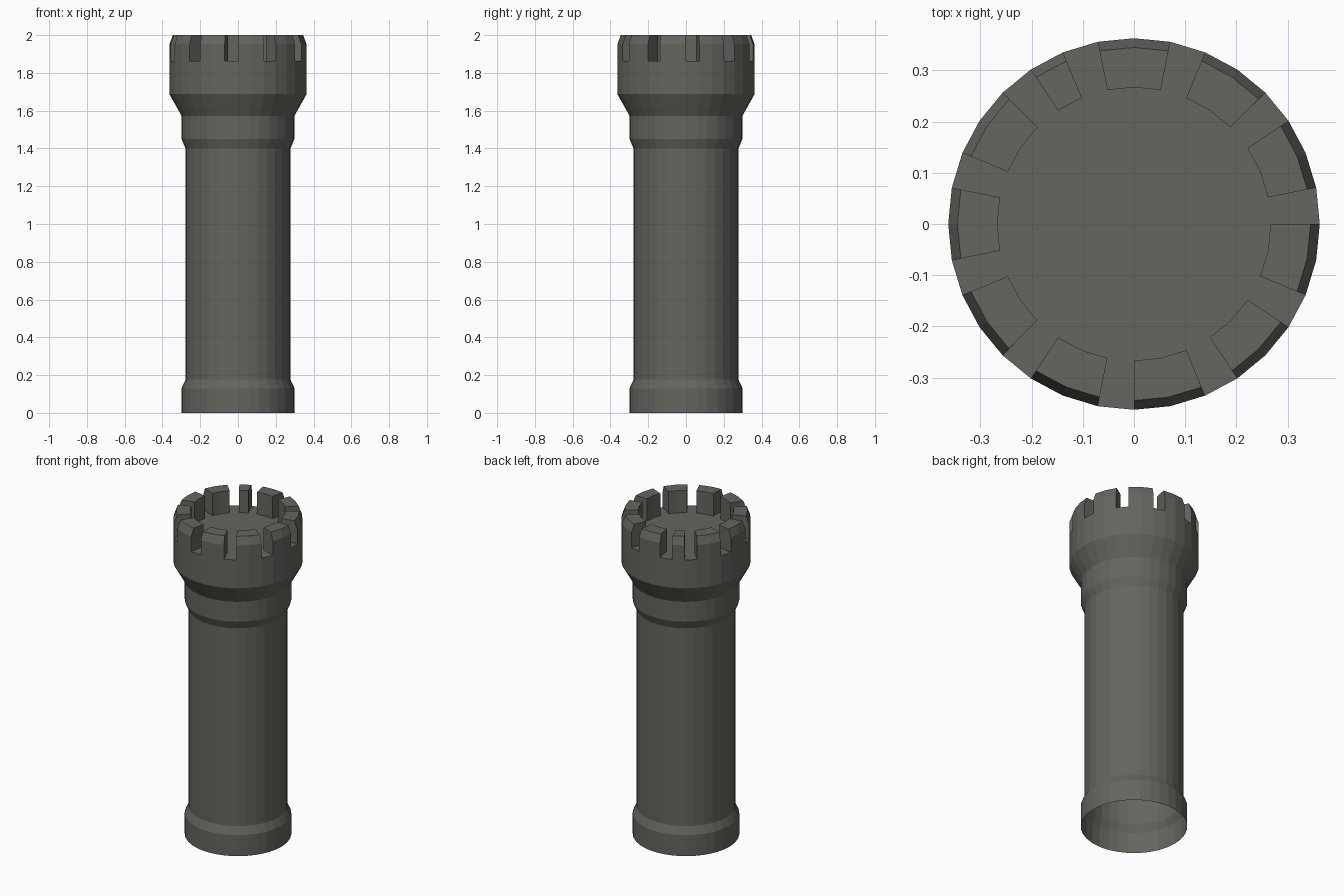
import bpy, bmesh, math

if "Cube" in bpy.data.objects:
    bpy.data.objects.remove(bpy.data.objects["Cube"])

SEG = 32
STEP = 2 * math.pi / SEG
FLOOR_Z, TOP_Z, BEVEL_Z = 1.862, 2.0, 1.952
R_OUT, R_TOP, R_IN = 0.363, 0.345, 0.267

stone = bpy.data.materials.new("dark_grey_stone")
stone.diffuse_color = (0.13, 0.13, 0.115, 1.0)
stone.use_nodes = True
stone.node_tree.nodes["Principled BSDF"].inputs["Base Color"].default_value = stone.diffuse_color


def polar(r, i, z):
    return (r * math.cos(i * STEP), r * math.sin(i * STEP), z)


def finish(bm, name):
    bmesh.ops.remove_doubles(bm, verts=bm.verts, dist=1e-5)
    mesh = bpy.data.meshes.new(name)
    bm.to_mesh(mesh)
    bm.free()
    mesh.materials.append(stone)
    obj = bpy.data.objects.new(name, mesh)
    bpy.context.collection.objects.link(obj)
    return obj


def face(bm, pts):
    return bm.faces.new([bm.verts.new(p) for p in pts])


# merlons: (first side, number of sides); one is narrower than the rest
merlons = [(1, 2), (4, 2), (7, 2), (10, 1)] + [(12 + 3 * k, 2) for k in range(7)]
covered = {(s + k) % SEG for s, n in merlons for k in range(n)}

# tower shaft: open at the bottom, with foot, collar and flared head
profile = [(0.299, 0.0), (0.299, 0.13), (0.278, 0.176), (0.278, 1.40),
           (0.299, 1.45), (0.299, 1.573), (R_OUT, 1.687), (R_OUT, FLOOR_Z)]
bm = bmesh.new()
for (r0, z0), (r1, z1) in zip(profile, profile[1:]):
    for i in range(SEG):
        face(bm, [polar(r0, i, z0), polar(r0, i + 1, z0),
                  polar(r1, i + 1, z1), polar(r1, i, z1)])
finish(bm, "tower_shaft")

# floor: inner disc plus the notches between the merlons
bm = bmesh.new()
face(bm, [polar(R_IN, i, FLOOR_Z) for i in range(SEG)])
for i in range(SEG):
    if i not in covered:
        face(bm, [polar(R_IN, i, FLOOR_Z), polar(R_OUT, i, FLOOR_Z),
                  polar(R_OUT, i + 1, FLOOR_Z), polar(R_IN, i + 1, FLOOR_Z)])
finish(bm, "tower_floor")

# battlements: section swept round, closed by the two radial end faces
section = [(R_OUT, FLOOR_Z), (R_OUT, BEVEL_Z), (R_TOP, TOP_Z),
           (R_IN, TOP_Z), (R_IN, FLOOR_Z)]
bm = bmesh.new()
for start, count in merlons:
    for i in range(start, start + count):
        for (r0, z0), (r1, z1) in zip(section, section[1:]):
            face(bm, [polar(r0, i, z0), polar(r0, i + 1, z0),
                      polar(r1, i + 1, z1), polar(r1, i, z1)])
    face(bm, [polar(r, start, z) for r, z in section])
    face(bm, [polar(r, start + count, z) for r, z in reversed(section)])
finish(bm, "battlements")
